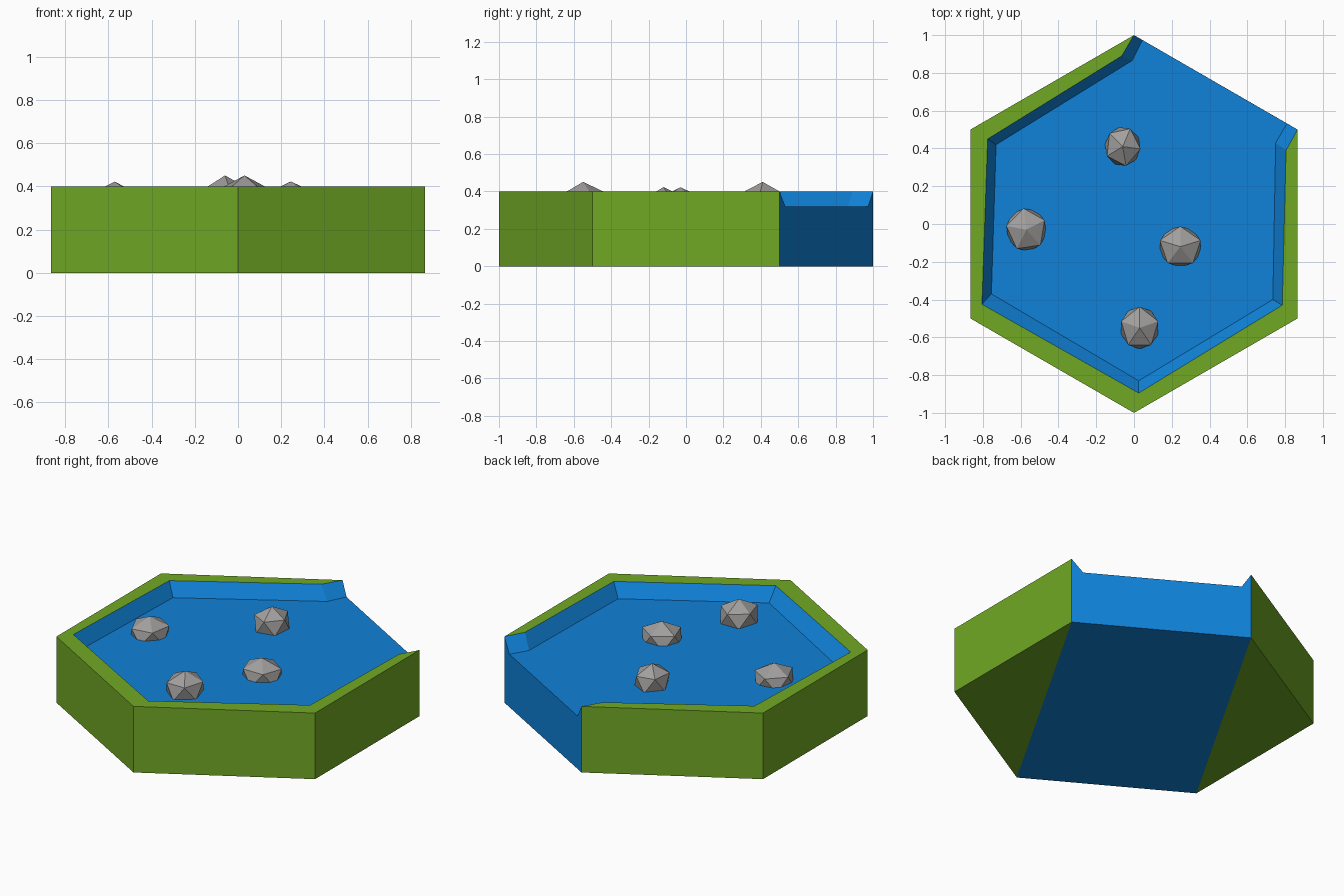
import bpy
import bmesh
from math import sin, cos, radians
from mathutils import Matrix

cube = bpy.data.objects.get("Cube")
if cube:
    bpy.data.objects.remove(cube, do_unlink=True)

HEIGHT = 0.4
WATER = 0.32


def make_material(name, rgb):
    mat = bpy.data.materials.new(name)
    mat.use_nodes = True
    mat.diffuse_color = (*rgb, 1)
    mat.node_tree.nodes["Principled BSDF"].inputs["Base Color"].default_value = (*rgb, 1)
    return mat


def add_object(name, bm, *mats):
    bmesh.ops.recalc_face_normals(bm, faces=bm.faces)
    mesh = bpy.data.meshes.new(name)
    bm.to_mesh(mesh)
    bm.free()
    for mat in mats:
        mesh.materials.append(mat)
    obj = bpy.data.objects.new(name, mesh)
    bpy.context.collection.objects.link(obj)
    return obj


grass = make_material("grass green", (0.165, 0.395, 0.018))
water = make_material("water blue", (0.005, 0.223, 0.69))
stone = make_material("stone grey", (0.36, 0.35, 0.345))

# Hexagonal tile: a bank around five sides, the sixth side open
bm = bmesh.new()
GRASS, BLUE = 0, 1


def ring(points, z):
    return [bm.verts.new((x, y, z)) for x, y in points]


def face(verts, index):
    bm.faces.new(verts).material_index = index


corners = [(-sin(radians(60 * i)), cos(radians(60 * i))) for i in range(6)]
base = ring(corners, 0)
top = ring(corners, HEIGHT)

# Inner lip of the bank, ending at the two corners of the open side
lip = [top[0]] + ring([(-0.065, 0.89), (-0.775, 0.45), (-0.805, -0.425), (0.025, -0.895),
                       (0.785, -0.43), (0.805, 0.39)], HEIGHT) + [top[5]]
# Edge of the water surface, ending on the open side
shore = ring([(0.045, 0.974), (-0.01, 0.865), (-0.73, 0.42), (-0.755, -0.37), (0.025, -0.83),
              (0.735, -0.40), (0.75, 0.43), (0.81, 0.532)], WATER)

for i in range(5):
    face([base[i], base[i + 1], top[i + 1], top[i]], GRASS)
rim_inner = [lip[1], lip[2], lip[3], lip[4], lip[5], lip[6]]
for i in range(5):
    face([top[i], top[i + 1], rim_inner[i + 1], rim_inner[i]], GRASS)
for i in range(7):
    face([lip[i], lip[i + 1], shore[i + 1], shore[i]], BLUE)
face(shore, BLUE)

# Open side, and the underside with its blue band
face([base[5], base[0], top[0], shore[0], shore[7], top[5]], BLUE)
face([base[0], base[5], base[3], base[2]], BLUE)
face([base[0], base[1], base[2]], GRASS)
face([base[3], base[4], base[5]], GRASS)
add_object("river_tile", bm, grass, water)

# Low-poly rocks: position, radii and turn
rocks = {
    "front_rock": ((0.03, -0.55, 0.355), (0.115, 0.125, 0.096), 18),
    "left_rock": ((0.245, -0.12, 0.33), (0.127, 0.12, 0.093), 18),
    "right_rock": ((-0.57, -0.03, 0.33), (0.12, 0.127, 0.092), 26),
    "back_rock": ((-0.06, 0.41, 0.355), (0.106, 0.116, 0.096), -7),
}
for name, (place, radii, turn) in rocks.items():
    bm = bmesh.new()
    bmesh.ops.create_icosphere(bm, subdivisions=1, radius=1)
    bmesh.ops.transform(bm, verts=bm.verts, matrix=Matrix.Translation(place)
                        @ Matrix.Diagonal((*radii, 1))
                        @ Matrix.Rotation(radians(turn), 4, "Z"))
    add_object(name, bm, stone)
